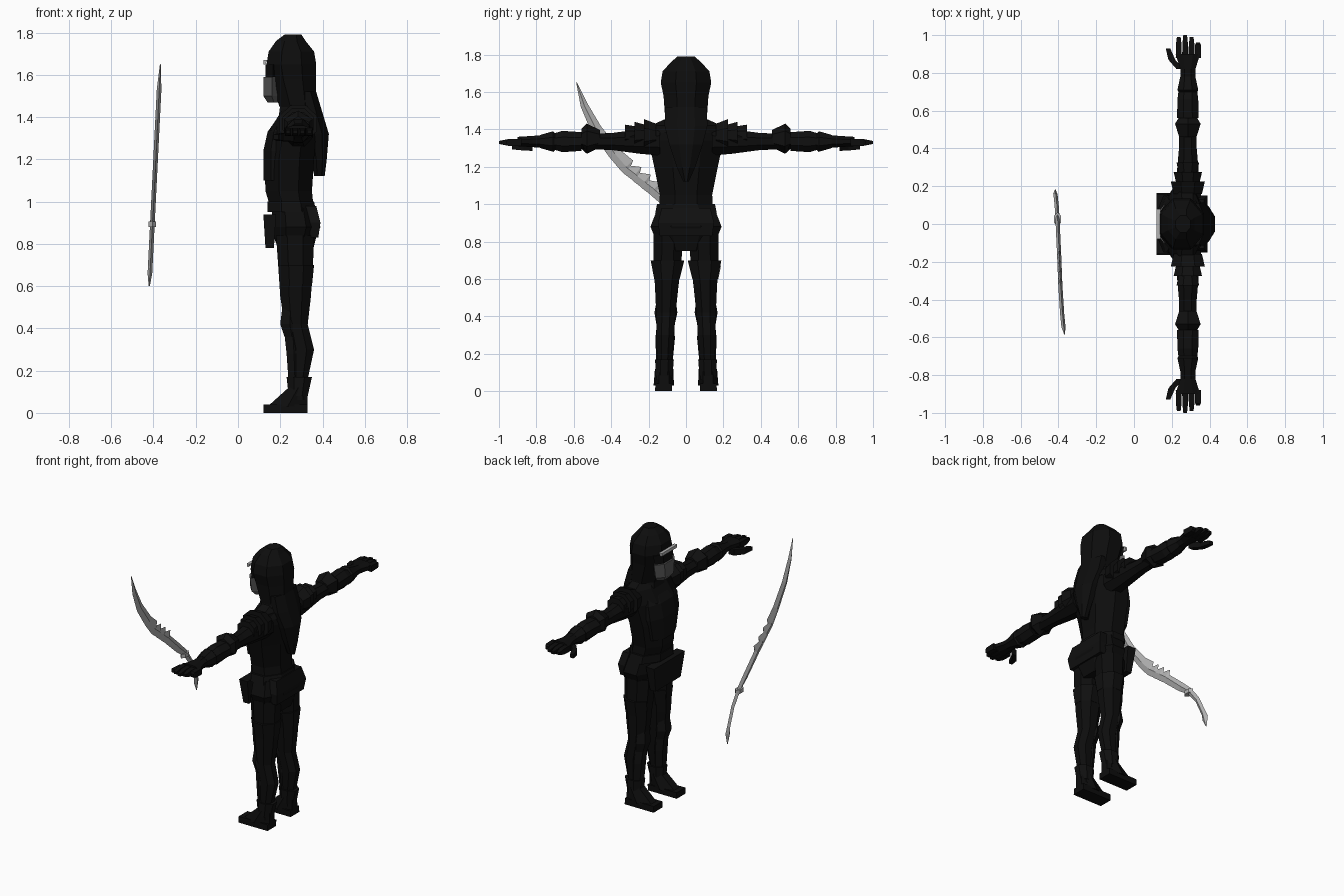
import bpy
import bmesh
import math
from mathutils import Vector

cube = bpy.data.objects.get("Cube")
if cube:
    bpy.data.objects.remove(cube)


def make_material(name, level):
    material = bpy.data.materials.new(name)
    colour = (level, level, level, 1)
    material.use_nodes = True
    material.diffuse_color = colour
    shader = material.node_tree.nodes["Principled BSDF"]
    shader.inputs["Base Color"].default_value = colour
    return material


BLACK = make_material("black cloth", .004)
ARMOUR = make_material("black armour", .005)
MASK = make_material("dark grey mask", .1)
STEEL = make_material("light grey steel", .45)


def skin_rings(name, rings, material):
    """Join rings of points into one closed flat-shaded mesh."""
    mesh = bpy.data.meshes.new(name)
    bm = bmesh.new()
    loops = [[bm.verts.new(point) for point in ring] for ring in rings]
    for lower, upper in zip(loops, loops[1:]):
        for i in range(len(lower)):
            bm.faces.new((lower[i - 1], lower[i], upper[i], upper[i - 1]))
    bm.faces.new(loops[0])
    bm.faces.new(loops[-1])
    bmesh.ops.recalc_face_normals(bm, faces=bm.faces)
    bm.to_mesh(mesh)
    bm.free()
    mesh.materials.append(material)
    part = bpy.data.objects.new(name, mesh)
    bpy.context.scene.collection.objects.link(part)


def ring_around(centre, first, second, sides):
    """Polygon whose flat sides touch the ends of the two half axes."""
    reach = 1 / math.cos(math.pi / sides)
    angles = [(i + .5) * math.tau / sides for i in range(sides)]
    return [centre + (first * math.cos(a) + second * math.sin(a)) * reach for a in angles]


def column(name, rows, material=BLACK, sides=8, leg=0):
    """Upright loft: height, front, back, half width; leg picks the hip side."""
    rings = []
    for z, front, back, width in rows:
        centre = Vector(((front + back) / 2, leg * (.12 - .03 * z), z))
        depth = Vector(((back - front) / 2, 0, 0))
        rings.append(ring_around(centre, depth, Vector((0, width, 0)), sides))
    skin_rings(name, rings, material)


def sleeve(name, rows, arm, material=BLACK, sides=8, x=.285, z=1.335):
    """Sideways loft round the arm line: distance out, half depth, half height."""
    rings = []
    for out, depth, height in rows:
        centre = Vector((x, arm * out, z))
        rings.append(ring_around(centre, Vector((depth, 0, 0)), Vector((0, 0, height)), sides))
    skin_rings(name, rings, material)


# Torso, belt and hips
column("torso", [
    (.95, .16, .36, .145), (1.05, .13, .35, .14), (1.2, .125, .36, .17),
    (1.34, .15, .37, .2), (1.42, .2, .36, .19), (1.46, .22, .35, .1),
])
column("chest_plate", [
    (1.1, .12, .24, .12), (1.24, .12, .24, .15), (1.33, .14, .24, .15), (1.4, .19, .25, .1),
], ARMOUR)
column("belt", [(.95, .14, .37, .165), (1, .14, .36, .155)], ARMOUR)
column("hips", [(.75, .2, .35, .12), (.83, .17, .37, .17), (.88, .16, .39, .19), (.97, .16, .37, .155)])
column("front_skirt_plate", [(.78, .13, .17, .13), (.94, .12, .18, .16)], ARMOUR, sides=4)
column("back_skirt_plate", [
    (.83, .34, .38, .14), (.9, .34, .39, .15), (.98, .32, .37, .13),
], ARMOUR, sides=4)

# Hood, its drape down the back, and the covered face
column("hood", [
    (1.44, .2, .37, .11), (1.58, .15, .37, .12), (1.65, .135, .37, .135),
    (1.71, .145, .36, .125), (1.76, .18, .32, .08), (1.79, .22, .3, .045),
])
column("hood_drape", [
    (1.12, .36, .41, .015), (1.2, .35, .42, .05), (1.32, .32, .43, .09),
    (1.42, .3, .4, .115), (1.52, .28, .37, .11),
])
column("collar", [(1.38, .19, .39, .15), (1.46, .2, .38, .11)], ARMOUR)
column("face_mask", [(1.47, .14, .2, .05), (1.5, .12, .2, .075), (1.59, .12, .2, .09)], MASK, sides=6)
column("eye_slit", [(1.59, .13, .2, .08), (1.65, .13, .2, .09)], sides=6)
column("brow_plate", [(1.65, .12, .13, .08), (1.67, .12, .14, .08)], STEEL, sides=4)

for side, sign in (("left", -1), ("right", 1)):
    # Arm with layered shoulder plates
    sleeve(side + "_upper_arm", [
        (.14, .07, .075), (.25, .06, .065), (.4, .047, .045), (.6, .047, .04),
    ], sign)
    for i in range(3):
        start = .16 + i * .05
        shrink = i * .015
        sleeve(f"{side}_shoulder_plate_{i + 1}", [
            (start, .075 - shrink, .06 - shrink / 2),
            (start + .065, .09 - shrink, .085 - shrink),
        ], sign, ARMOUR, z=1.37)
    sleeve(side + "_elbow_guard", [
        (.46, .045, .04), (.53, .068, .07), (.56, .05, .045),
    ], sign, ARMOUR, sides=6, z=1.35)
    sleeve(side + "_forearm_guard", [
        (.56, .057, .05), (.66, .055, .057), (.7, .05, .045), (.71, .055, .055), (.78, .04, .035),
    ], sign, ARMOUR)

    # Hand with separate fingers and thumb
    sleeve(side + "_hand", [(.76, .04, .035), (.82, .04, .03), (.9, .065, .025)], sign)
    for i, tip in enumerate((.99, 1, .99, .96)):
        sleeve(f"{side}_finger_{i + 1}", [
            (.88, .016, .02), (.95, .015, .018), (tip, .01, .008),
        ], sign, sides=4, x=.237 + i * .034, z=1.33)
    thumb = []
    for out, x, size in ((.82, .245, .02), (.87, .2, .018), (.93, .18, .012)):
        centre = Vector((x, sign * out, 1.305))
        thumb.append(ring_around(centre, Vector((size, 0, 0)), Vector((0, 0, size)), 4))
    skin_rings(side + "_thumb", thumb, BLACK)

    # Leg with thigh, knee and shin plates
    column(side + "_leg", [
        (.06, .25, .33, .04), (.16, .25, .33, .04), (.3, .24, .36, .047), (.42, .22, .33, .052),
        (.55, .2, .345, .062), (.7, .19, .355, .075), (.84, .18, .36, .08),
    ], leg=sign)
    column(side + "_thigh_strap", [(.6, .2, .35, .068), (.7, .19, .36, .09)], ARMOUR, leg=sign)
    column(side + "_knee_plate", [
        (.36, .22, .29, .043), (.42, .2, .29, .053), (.5, .21, .28, .043),
    ], ARMOUR, sides=6, leg=sign)
    column(side + "_shin_plate", [
        (.14, .24, .3, .037), (.28, .23, .3, .045), (.37, .22, .3, .04),
    ], ARMOUR, sides=6, leg=sign)

    # Boot
    column(side + "_boot_cuff", [(.08, .24, .33, .045), (.17, .23, .35, .05)], ARMOUR, leg=sign)
    column(side + "_boot_sole", [(0, .12, .33, .045), (.04, .12, .33, .045)], sides=4, leg=sign)
    column(side + "_boot_upper", [(.03, .14, .33, .047), (.12, .24, .33, .043)], sides=6, leg=sign)

# Curved sword: y, height, reach of the notched edge, reach of the cutting edge
spine = [
    (-.585, 1.65, .002, .002), (-.545, 1.53, .02, .02),
    (-.48, 1.4, .03, .03), (-.38, 1.27, .035, .035),
]
for i in range(4):
    y = -.32 + i * .05
    z = 1.2 - i * .04
    spine += [(y, z, .05, .035), (y + .01, z - .01, .022, .035)]
spine += [
    (-.04, .96, .025, .03), (.03, .9, .02, .02), (.1, .81, .018, .018),
    (.15, .7, .018, .018), (.16, .66, .028, .022), (.17, .6, .003, .003),
]
rings = []
for i, (y, z, upper, lower) in enumerate(spine):
    before = spine[max(i - 2, 0)]
    after = spine[min(i + 2, len(spine) - 1)]
    across = Vector((0, before[1] - after[1], after[0] - before[0])).normalized()
    centre = Vector((-.45 + z * .05, y, z))
    half = Vector((min(.011, upper), 0, 0))
    rings.append([centre + across * upper, centre + half, centre - across * lower, centre - half])
skin_rings("sword", rings, STEEL)
guard = []
for z in (.88, .905):
    centre = Vector((-.405, .025, z))
    guard.append(ring_around(centre, Vector((.018, 0, 0)), Vector((0, .032, 0)), 6))
skin_rings("sword_guard", guard, STEEL)
